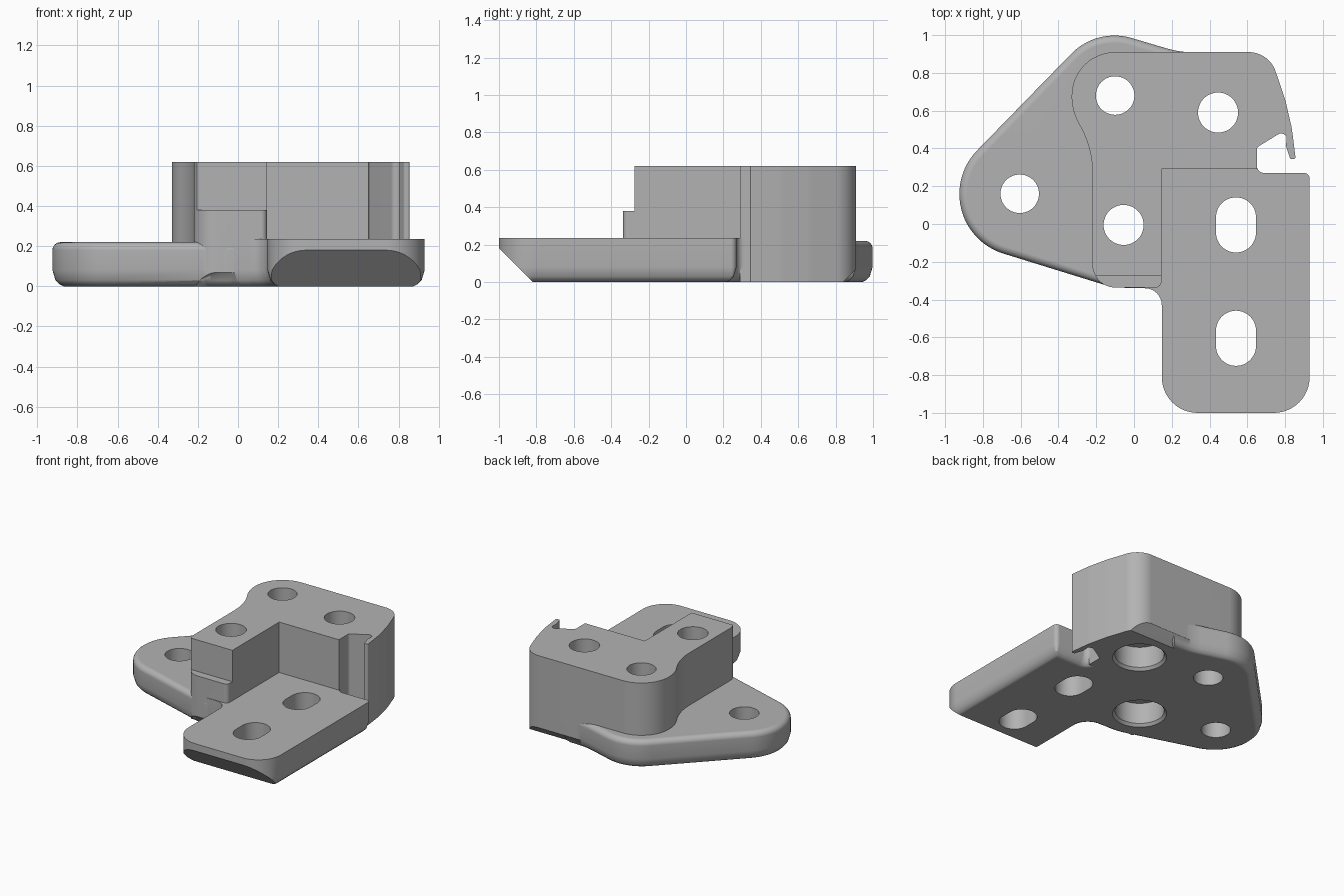
import bpy, bmesh, math
from mathutils import Matrix, Vector

if "Cube" in bpy.data.objects:
    bpy.data.objects.remove(bpy.data.objects["Cube"])

grey = bpy.data.materials.new("plain grey")
grey.use_nodes = True
colour = (0.45, 0.45, 0.45, 1)
grey.diffuse_color = colour
grey.node_tree.nodes["Principled BSDF"].inputs["Base Color"].default_value = colour


def outline(corners, inset, steps):
    """Counter-clockwise corners (x, y, radius) -> rounded loop, moved inwards."""
    pts = [Vector(c[:2]) for c in corners]
    loop = []
    for i, p in enumerate(pts):
        radius = corners[i][2] if len(corners[i]) > 2 else 0
        a = (p - pts[i - 1]).normalized()
        b = (pts[(i + 1) % len(pts)] - p).normalized()
        turn = math.atan2(a.x * b.y - a.y * b.x, a.dot(b))
        na, nb = Vector((-a.y, a.x)), Vector((-b.y, b.x))
        p = p + (na + nb) * inset / (1 + na.dot(nb))
        if not radius:
            loop.append(p)
            continue
        side = math.copysign(1, turn)
        r = max(0.005, radius - side * inset)
        start = p - a * r * math.tan(abs(turn) / 2)
        centre = start + na * side * r
        for k in range(steps + 1):
            loop.append(centre + Matrix.Rotation(turn * k / steps, 2) @ (start - centre))
    # Arcs that meet share one point
    return [p for i, p in enumerate(loop) if (p - loop[i - 1]).length > 1e-4]


def add_object(name, bm):
    mesh = bpy.data.meshes.new(name)
    bm.to_mesh(mesh)
    bm.free()
    mesh.materials.append(grey)
    ob = bpy.data.objects.new(name, mesh)
    bpy.context.scene.collection.objects.link(ob)
    return ob


def solid(name, corners, profile, steps=12):
    """Closed stack of outlines at (z, inset)."""
    bm = bmesh.new()
    rings = [[bm.verts.new((p.x, p.y, z)) for p in outline(corners, d, steps)]
             for z, d in profile]
    bm.faces.new(rings[0][::-1])
    bm.faces.new(rings[-1])
    for low, high in zip(rings, rings[1:]):
        for i in range(len(low)):
            j = (i + 1) % len(low)
            bm.faces.new((low[i], low[j], high[j], high[i]))
    return add_object(name, bm)


def combine(target, other, operation):
    """Boolean two solids, taking the first solver that yields a surface."""
    mod = target.modifiers.new("combine", "BOOLEAN")
    mod.operation, mod.object = operation, other
    for solver in ("EXACT", "MANIFOLD", "FLOAT"):
        mod.solver = solver
        bpy.context.view_layer.update()
        deps = bpy.context.evaluated_depsgraph_get()
        mesh = bpy.data.meshes.new_from_object(target.evaluated_get(deps))
        if len(mesh.polygons) > 5:
            break
    target.modifiers.remove(mod)
    target.data = mesh
    bpy.data.objects.remove(other)


def trim_slope(target, y, z, way):
    """Cut the lower edge at 45 degrees through (y, z)."""
    half = 0.35
    normal = Vector((0, way, -1)).normalized()
    place = (Matrix.Translation(Vector((0, y, z)) + normal * half)
             @ Matrix.Rotation(math.pi / 4, 4, "X") @ Matrix.Diagonal((5, 1, 1, 1)))
    bm = bmesh.new()
    bmesh.ops.create_cube(bm, size=2 * half, matrix=place)
    combine(target, add_object("slope_cutter", bm), "DIFFERENCE")


def slot(x, y, r, stretch, profile):
    """Round or elongated cutter."""
    h = r + stretch
    return solid("hole_cutter", [(x - r, y - h, r), (x + r, y - h, r),
                                 (x + r, y + h, r), (x - r, y + h, r)], profile)


# Softened lower edge shared by the base parts
foot = [(0, 0.055), (0.01, 0.035), (0.03, 0.015), (0.08, 0)]

# Side flange with a rounded upper rim
rim = [(0.18 + 0.04 * math.sin(t), 0.04 * (1 - math.cos(t)))
       for t in [k * math.pi / 12 for k in range(7)]]
bracket = solid("bracket_body", [
    (-1.207, 0.003, 0.33), (-0.105, -0.338, 0.5), (0.4, -0.338), (0.4, 0.908),
    (0.24, 0.91, 0.5), (-0.198, 1.039, 0.32)], foot + rim, steps=24)

# Front arm with a sloped underside at its tip
arm = solid("front_arm", [
    (-0.02, -0.34), (0.147, -0.34, 0.09), (0.147, -1, 0.19), (0.93, -1, 0.19),
    (0.93, 0.27, 0.03), (0.65, 0.27, 0.04), (0.65, 0.36), (-0.02, 0.36)],
    foot + [(0.235, 0)])
trim_slope(arm, -1, 0.18, -1)

# Tall block with a notch and a thin hooked lip
block = solid("tall_block", [
    (-0.22, -0.336, 0.12), (0.145, -0.336, 0.03), (0.145, 0.29), (0.65, 0.29),
    (0.65, 0.405, 0.02), (0.78, 0.485, 0.03), (0.808, 0.465, 0.012),
    (0.805, 0.41, 0.05), (0.828, 0.342, 0.01), (0.856, 0.345, 0.01),
    (0.835, 0.51, 0.3), (0.80, 0.66, 0.4), (0.715, 0.91, 0.15),
    (-0.33, 0.91, 0.23), (-0.33, 0.6, 0.3), (-0.22, 0.4, 0.5)],
    [(0, 0), (0.62, 0)])
trim_slope(block, 0.91, 0.07, 1)
trim_slope(block, -0.336, 0.07, -1)

# Small ledge across the front of the block
ledge = solid("ledge_cutter", [(-0.5, -0.6), (0.5, -0.6), (0.5, -0.275), (-0.5, -0.275)],
              [(0.38, 0), (0.8, 0)])
combine(block, ledge, "DIFFERENCE")
combine(bracket, arm, "UNION")
combine(bracket, block, "UNION")

# Through holes, elongated arm slots and recesses underneath
through = [(-0.1, 0), (0.8, 0)]
recess = [(-0.02, -0.02), (0.02, 0.015), (0.18, 0.015)]
for x, y, r, stretch in [(-0.605, 0.16, 0.102, 0), (-0.1, 0.68, 0.102, 0),
                         (-0.055, -0.005, 0.106, 0), (0.445, 0.59, 0.106, 0),
                         (0.54, -0.005, 0.106, 0.04), (0.54, -0.605, 0.106, 0.04)]:
    combine(bracket, slot(x, y, r, stretch, through), "DIFFERENCE")
for x, y in [(-0.055, -0.005), (0.445, 0.59)]:
    combine(bracket, slot(x, y, 0.185, 0, recess), "DIFFERENCE")

# Smooth curves with crisp edges
bpy.ops.object.select_all(action="DESELECT")
bracket.select_set(True)
bpy.context.view_layer.objects.active = bracket
bpy.ops.object.shade_smooth_by_angle(angle=math.radians(30))
weighted = bracket.modifiers.new("even shading", "WEIGHTED_NORMAL")
weighted.keep_sharp = True
